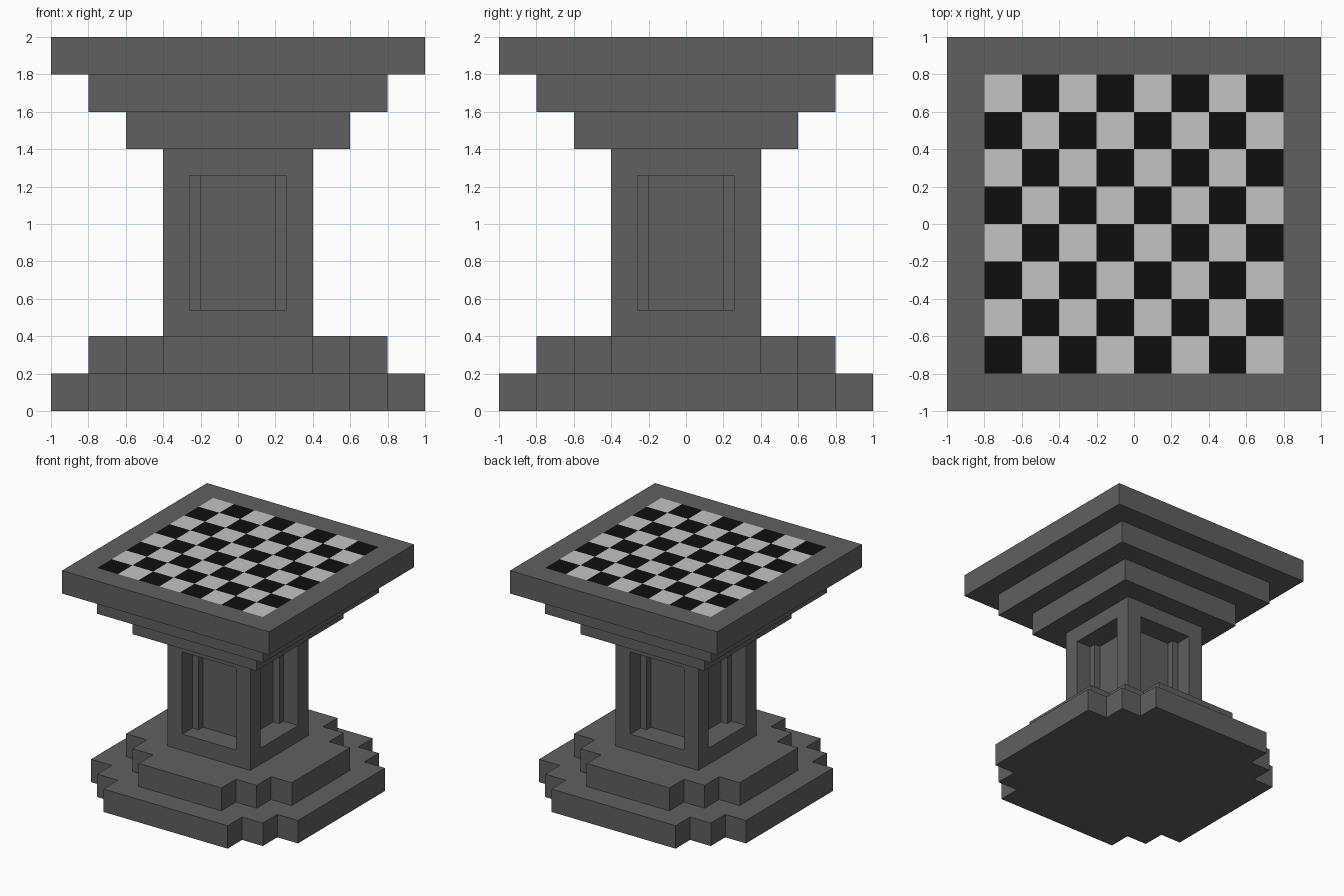
import bpy
import bmesh

if "Cube" in bpy.data.objects:
    bpy.data.objects.remove(bpy.data.objects["Cube"], do_unlink=True)


def make_material(name, value):
    mat = bpy.data.materials.new(name)
    colour = (value, value, value, 1)
    mat.use_nodes = True
    mat.diffuse_color = colour
    mat.node_tree.nodes["Principled BSDF"].inputs["Base Color"].default_value = colour
    return mat


STONE = make_material("grey stone", 0.117)
LIGHT = make_material("light square", 0.55)
DARK = make_material("dark square", 0.0045)
STEP = 0.2


def finish(name, bm, materials=(STONE,)):
    bmesh.ops.recalc_face_normals(bm, faces=bm.faces[:])
    mesh = bpy.data.meshes.new(name)
    bm.to_mesh(mesh)
    bm.free()
    for mat in materials:
        mesh.materials.append(mat)
    obj = bpy.data.objects.new(name, mesh)
    bpy.context.collection.objects.link(obj)
    return obj


def block(half, bottom, top):
    """Square block centred on the z axis."""
    bm = bmesh.new()
    bmesh.ops.create_cube(bm, size=2)
    for v in bm.verts:
        v.co = (v.co.x * half, v.co.y * half, top if v.co.z > 0 else bottom)
    return bm


def extrude(bm, faces, offset):
    """Extrude faces by an offset, keeping the starting faces."""
    result = bmesh.ops.extrude_face_region(bm, geom=faces, use_keep_orig=True)
    verts = [g for g in result["geom"] if isinstance(g, bmesh.types.BMVert)]
    bmesh.ops.translate(bm, verts=verts, vec=offset)


def stepped_plate(name, half, bottom):
    """Square plate whose corners are cut back in two steps."""
    a, b, c = half, half - STEP, half - 2 * STEP
    corner = [(a, c), (b, c), (b, b), (c, b), (c, a)]
    outline = []
    for _ in range(4):
        outline += corner
        corner = [(-y, x) for x, y in corner]
    bm = bmesh.new()
    face = bm.faces.new([bm.verts.new((x, y, bottom)) for x, y in outline])
    extrude(bm, [face], (0, 0, STEP))
    finish(name, bm)


# Stepped base
stepped_plate("base_lower_step", 1.0, 0)
stepped_plate("base_upper_step", 0.8, STEP)

# Column with a recessed niche on each side
bm = block(0.4, 0.4, 1.4)
bm.normal_update()
for face in [f for f in bm.faces if abs(f.normal.z) < 0.5]:
    inward = face.normal * -STEP
    bmesh.ops.inset_individual(bm, faces=[face], thickness=STEP)
    result = bmesh.ops.extrude_discrete_faces(bm, faces=[face])
    bmesh.ops.translate(bm, verts=result["faces"][0].verts[:], vec=inward)
finish("column", bm)

# Tiers widening towards the table top
finish("capital_lower_tier", block(0.6, 1.4, 1.6))
finish("capital_upper_tier", block(0.8, 1.6, 1.8))

# Table top, with the chequered field set into its upper face
bm = bmesh.new()
bmesh.ops.create_grid(bm, x_segments=10, y_segments=10, size=1)
bmesh.ops.translate(bm, verts=bm.verts[:], vec=(0, 0, 2))
extrude(bm, bm.faces[:], (0, 0, -STEP))
for face in bm.faces:
    mid = face.calc_center_median()
    if mid.z > 1.99 and max(abs(mid.x), abs(mid.y)) < 0.8:
        column = int((mid.x + 1) / STEP)
        row = int((mid.y + 1) / STEP)
        face.material_index = 1 if (column + row) % 2 else 2
finish("table_top", bm, (STONE, LIGHT, DARK))
